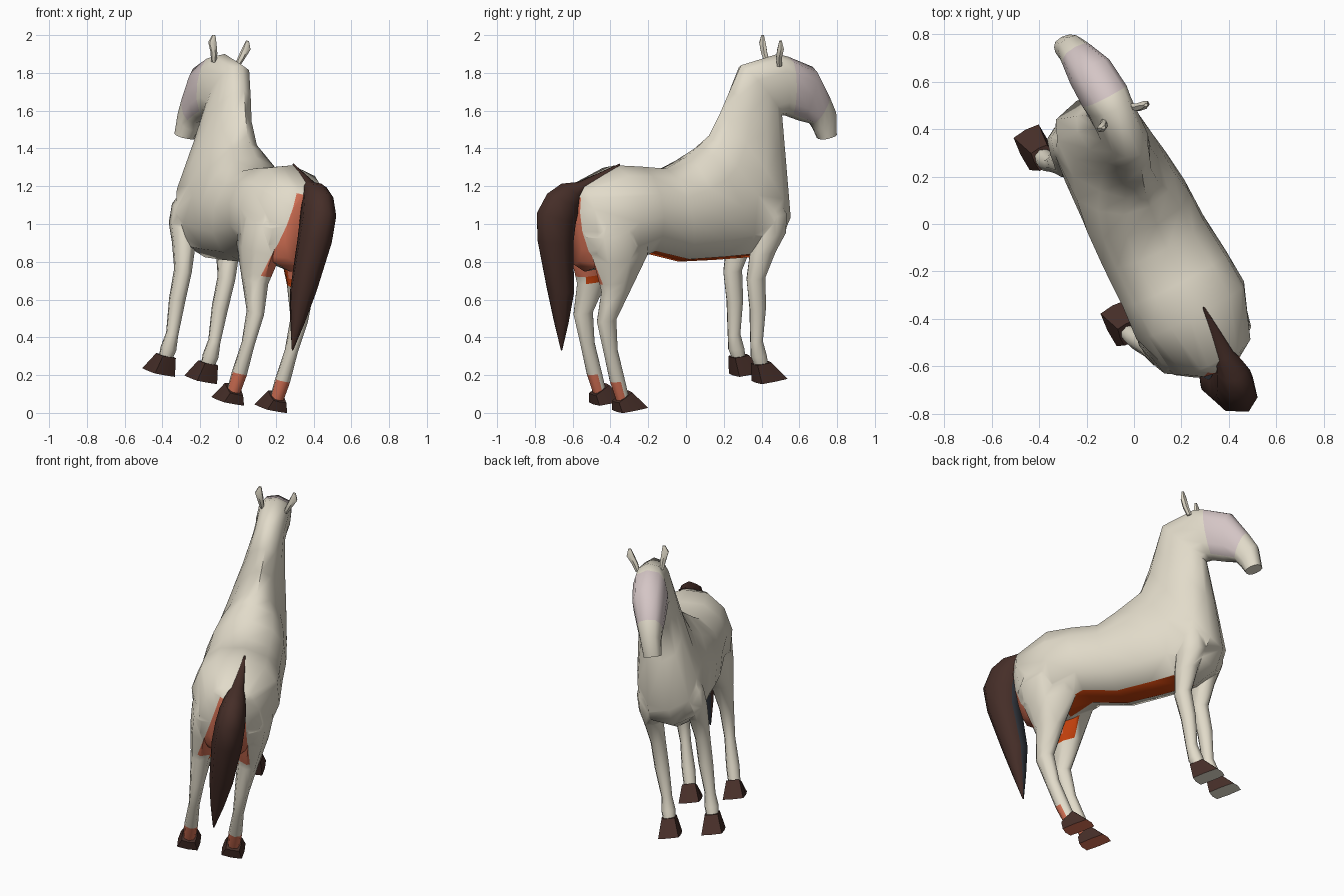
import bpy, bmesh, math
from mathutils import Vector, Matrix

if "Cube" in bpy.data.objects:
    bpy.data.objects.remove(bpy.data.objects["Cube"])

# Pose frame: right, forward and up directions of the standing animal
R = Vector((0.872, 0.466, -0.15)).normalized()
F = Vector((-0.438, 0.879, 0.182))
F = (F - F.dot(R) * R).normalized()
U = R.cross(F)
POSE = Matrix((R, F, U)).transposed().to_4x4()
POSE.translation = Vector((-0.118, 0.0, 0.115))


def mat(name, rgb):
    m = bpy.data.materials.new(name)
    m.diffuse_color = (*rgb, 1)
    m.use_nodes = True
    m.node_tree.nodes["Principled BSDF"].inputs["Base Color"].default_value = m.diffuse_color
    return m


CREAM = mat("cream coat", (0.76, 0.71, 0.59))
DARK = mat("dark brown", (0.06, 0.027, 0.021))
PINK = mat("pale pink", (0.66, 0.56, 0.56))
RED = mat("soft red", (0.66, 0.165, 0.09))
ORANGE = mat("deep orange", (0.58, 0.055, 0.004))
NAVY = mat("blue black", (0.03, 0.035, 0.045))


def ring(c, a, b, n, p=1.0, q=0.0):
    """Closed section: half axes a (side), b (length), squareness p, pear shape q."""
    pts = []
    for i in range(n):
        t = 2 * math.pi * i / n
        s, k = math.sin(t), math.cos(t)
        s = math.copysign(abs(s) ** p, s) * (1 - q * k)
        if p < .5:
            k = math.copysign(abs(k) ** p, k) if abs(k) > 1e-6 else 0
        pts.append(Vector(c) + Vector(a) * s + Vector(b) * k)
    return pts


def loft(name, rings, mats):
    """Skin the rings into a closed object in the local frame."""
    bm = bmesh.new()
    vs = [[bm.verts.new(p) for p in r] for r in rings]
    n = len(vs[0])
    for r0, r1 in zip(vs, vs[1:]):
        for i in range(n):
            j = (i + 1) % n
            bm.faces.new((r0[i], r0[j], r1[j], r1[i]))
    bm.faces.new(vs[0])
    bm.faces.new(vs[-1][::-1])
    bmesh.ops.recalc_face_normals(bm, faces=bm.faces)
    me = bpy.data.meshes.new(name)
    bm.to_mesh(me)
    bm.free()
    for m in mats:
        me.materials.append(m)
    ob = bpy.data.objects.new(name, me)
    bpy.context.collection.objects.link(ob)
    return ob


def activate(ob):
    bpy.ops.object.select_all(action='DESELECT')
    ob.select_set(True)
    bpy.context.view_layer.objects.active = ob


def finish(ob, rule=None, cuts=(), angle=50):
    """Cut colour borders, paint faces by a rule, pose and shade."""
    bm = bmesh.new()
    bm.from_mesh(ob.data)
    for co, no, where in cuts:
        fs = [f for f in bm.faces if where(f.calc_center_median())]
        geom = fs + list({e for f in fs for e in f.edges}) \
            + list({v for f in fs for v in f.verts})
        bmesh.ops.bisect_plane(bm, geom=geom, dist=1e-5, plane_co=co, plane_no=no)
    bm.normal_update()
    for f in bm.faces:
        f.material_index = rule(f.calc_center_median(), f.normal) if rule else 0
    bm.transform(POSE)
    bm.to_mesh(ob.data)
    bm.free()
    activate(ob)
    bpy.ops.object.shade_smooth_by_angle(angle=math.radians(angle))


# Body, neck and head: top point, bottom point (forward, up), half width, pear
BODY = [
    (-.565, 1.19, -.59, .80, .10, .1), (-.515, 1.235, -.53, .75, .18, 0),
    (-.29, 1.285, -.32, .75, .26, 0), (-.14, 1.25, -.17, .785, .25, 0),
    (.01, 1.21, .03, .70, .24, 0), (.13, 1.25, .24, .67, .235, 0),
    (.22, 1.30, .45, .645, .215, .1), (.28, 1.34, .60, .69, .192, .3),
    (.36, 1.45, .675, .80, .165, .4), (.43, 1.56, .697, 1.10, .125, .2),
    (.508, 1.68, .71, 1.366, .095, 0), (.73, 1.70, .735, 1.365, .095, 0),
    (.79, 1.675, .76, 1.352, .10, -.1), (.93, 1.593, .82, 1.32, .094, -.1),
    (1.0, 1.43, .885, 1.292, .073, 0), (1.033, 1.337, .905, 1.25, .06, 0),
    (1.024, 1.21, .925, 1.20, .053, 0),
]
body_rings = []
for tf, tu, bf, bu, w, q in BODY:
    top, bot = Vector((0, tf, tu)), Vector((0, bf, bu))
    body_rings.append(ring((top + bot) / 2, (w, 0, 0), (top - bot) / 2, 12,
                           .65 if tf > .6 else .85, q))
COAT = [CREAM, PINK, RED, ORANGE]
body = loft("body", body_rings, COAT)

# Legs: side, forward, up, half width, half depth
FRONT = [(.115, .51, 1.0, .045, .06), (.130, .54, .88, .068, .09),
         (.133, .515, .78, .069, .10), (.133, .465, .69, .058, .078),
         (.132, .41, .56, .045, .055), (.130, .405, .40, .043, .047),
         (.128, .38, .22, .032, .036), (.128, .385, .14, .042, .045),
         (.128, .395, .085, .036, .038)]
HIND = [(.11, -.33, 1.10, .09, .14), (.122, -.365, .96, .118, .195),
        (.132, -.372, .82, .10, .165), (.138, -.42, .66, .065, .092),
        (.133, -.495, .50, .043, .058), (.131, -.488, .33, .032, .042),
        (.131, -.465, .165, .040, .043), (.131, -.445, .06, .036, .038)]

for side, sx in (("left", -1), ("right", 1)):
    for kind, table, sole in (("front", FRONT, CREAM), ("hind", HIND, RED)):
        # Leg, merged into the body as one skin
        leg = loft(f"{side}_{kind}_leg",
                   [ring((sx * r, f, u), (w, 0, 0), (0, d, 0), 8, .85)
                    for r, f, u, w, d in table], COAT)
        activate(body)
        mod = body.modifiers.new("merge", 'BOOLEAN')
        mod.operation, mod.solver, mod.object = 'UNION', 'EXACT', leg
        bpy.ops.object.modifier_apply(modifier=mod.name)
        bpy.data.objects.remove(leg)
        # Square hoof flaring forward to the ground
        r, f, u = table[-1][:3]
        h, tilt = (.1, 0) if kind == "front" else (.075, .022)
        hoof = loft(f"{side}_{kind}_hoof",
                    [ring((sx * r, f, h), (.043, 0, 0), (0, .046, tilt), 8, .3),
                     ring((sx * r, f + .04, 0), (.066, 0, 0), (0, .084, 0), 8, .25)],
                    [DARK, sole])
        finish(hoof, lambda c, n: 1 if n.z < -.8 else 0, angle=30)
    # Ear
    ear = loft(f"{side}_ear",
               [ring((sx * r, f, u), (w, 0, 0), (0, d, 0), 6)
                for r, f, u, w, d in [(.070, .70, 1.65, .014, .014),
                                      (.084, .695, 1.70, .019, .018),
                                      (.103, .70, 1.75, .024, .018),
                                      (.102, .705, 1.792, .009, .007)]], [CREAM])
    finish(ear)


def coat_rule(c, n):
    # Face patch between forehead and nose
    if c.y > .76 + .11 * (c.z - 1.352) and c.z > 1.43 + 1.2 * (c.y - 1.0):
        return 1 if n.z > -.55 else 0
    # Patch under the tail and down the back of the thighs
    if (c.y < -.4 and .70 < c.z < 1.17 and n.y < -.15
            and abs(c.x) < .155 - .17 * (c.z - .7)):
        return 2
    # Backs of the hind pasterns
    if c.y < -.3 and c.z < .15 and n.y < -.15:
        return 2
    # Inner thighs and belly strip
    if c.y < -.25 and .68 < c.z < .8 and n.x * c.x < 0 and abs(n.x) > .5:
        return 3
    if -.3 < c.y < .42 and c.z < .85 and n.z < -.6 and 0 < c.x < .11:
        return 3
    return 0


def rear(c):
    return c.y < -.38 and c.z > .55


coat_cuts = [((0, 0, .70), (0, 0, 1), rear), ((0, 0, 1.17), (0, 0, 1), rear),
             ((.155, 0, .7), (1, 0, .17), rear), ((-.155, 0, .7), (-1, 0, .17), rear)]
finish(body, coat_rule, coat_cuts, 60)

# Tail: back edge, front edge (forward, up) and half width
TAIL = [(-.27, 1.293, -.27, 1.283, .004), (-.52, 1.24, -.50, 1.19, .042),
        (-.625, 1.25, -.52, 1.14, .062), (-.715, 1.212, -.535, 1.10, .078),
        (-.787, 1.12, -.56, 1.03, .088), (-.797, .97, -.59, .93, .09),
        (-.768, .70, -.615, .66, .07), (-.745, .52, -.665, .50, .04),
        (-.722, .36, -.715, .36, .004)]
tail_rings = []
for tf, tu, bf, bu, w in TAIL:
    a, b = Vector((.015, tf, tu)), Vector((.015, bf, bu))
    tail_rings.append(ring((a + b) / 2, (w, 0, 0), (a - b) / 2, 8))
tail = loft("tail", tail_rings, [DARK, NAVY])
finish(tail, lambda c, n: 1 if n.y > .6 and c.z < 1.12 else 0, angle=70)
